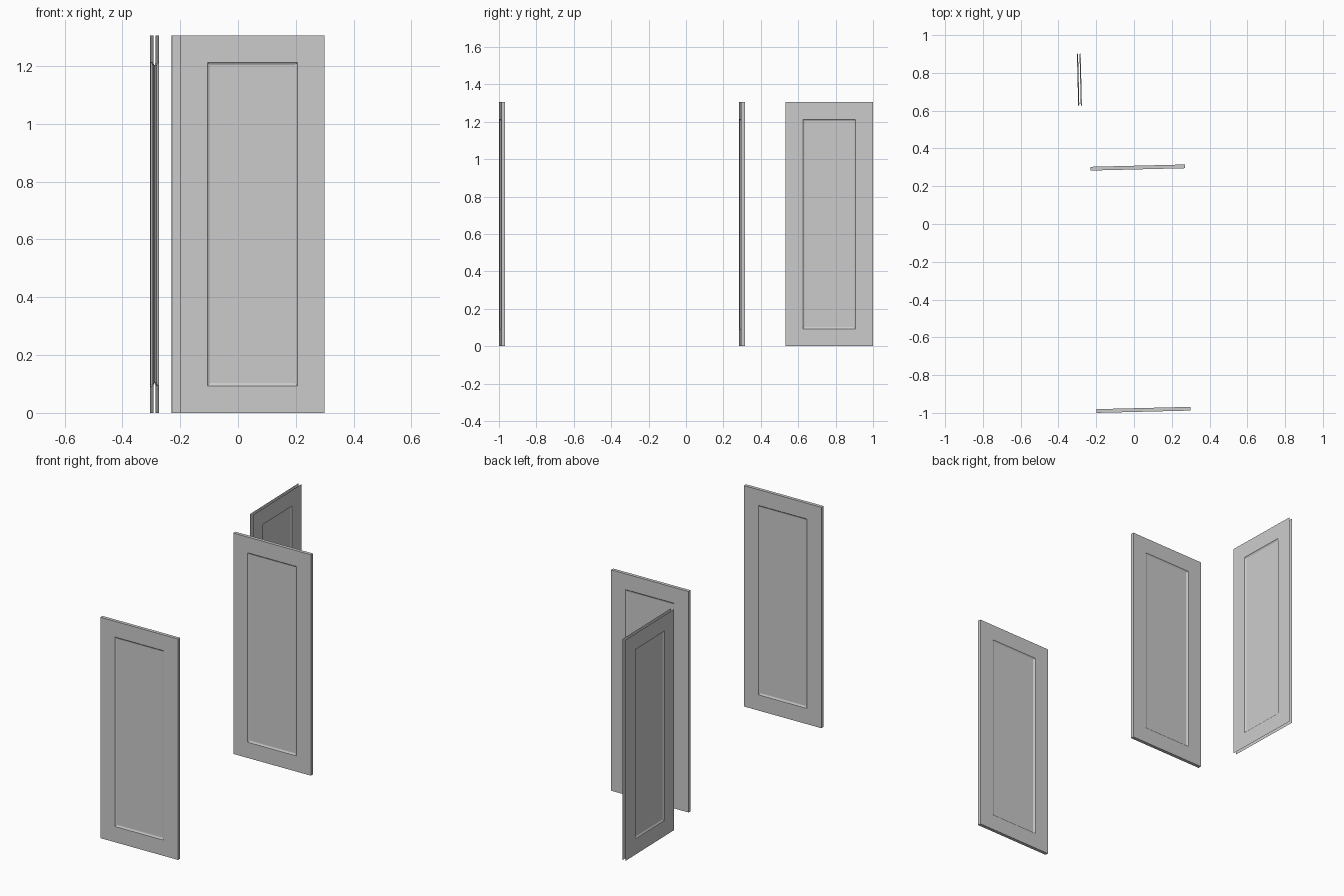
import bpy
import bmesh
import math

if "Cube" in bpy.data.objects:
    bpy.data.objects.remove(bpy.data.objects["Cube"])

HEIGHT = 1.306
THICK = 0.0197
# (inset from the door outline, depth below the face): frame, moulding steps, panel
MOULDING = [(0.0, 0.0), (0.093, 0.0), (0.097, 0.0035), (0.103, 0.006)]


def door(name, width, centre, angle, rim=True):
    """Two-sided panelled door; without a rim only the two skins are made."""
    bm = bmesh.new()
    outlines = []
    for side in (-1, 1):
        # nested rectangles stepping in to the sunk panel
        rings = []
        for inset, depth in MOULDING:
            w = width / 2 - inset
            y = side * (THICK / 2 - depth)
            lo, hi = inset, HEIGHT - inset
            rings.append([bm.verts.new((x, y, z)) for x, z in
                          ((-w, lo), (w, lo), (w, hi), (-w, hi))])
        faces = [(a[i], a[(i + 1) % 4], b[(i + 1) % 4], b[i])
                 for a, b in zip(rings, rings[1:]) for i in range(4)]
        faces.append(rings[-1])
        for f in faces:
            bm.faces.new(f if side < 0 else list(reversed(f)))
        outlines.append(rings[0])

    # outer edges joining front and back
    if rim:
        front, back = outlines
        for i in range(4):
            j = (i + 1) % 4
            bm.faces.new((front[j], front[i], back[i], back[j]))

    mesh = bpy.data.meshes.new(name)
    bm.to_mesh(mesh)
    bm.free()
    obj = bpy.data.objects.new(name, mesh)
    obj.location = (centre[0], centre[1], 0)
    obj.rotation_euler.z = math.radians(angle)
    bpy.context.collection.objects.link(obj)
    return obj


# two solid doors, and a narrower one with open edges turned sideways
door("front_door", 0.499, (0.05, -0.984), 1.4)
door("middle_door", 0.499, (0.02, 0.299), 1.4)
door("side_door", 0.468, (-0.289, 0.765), 91.4, rim=False)
